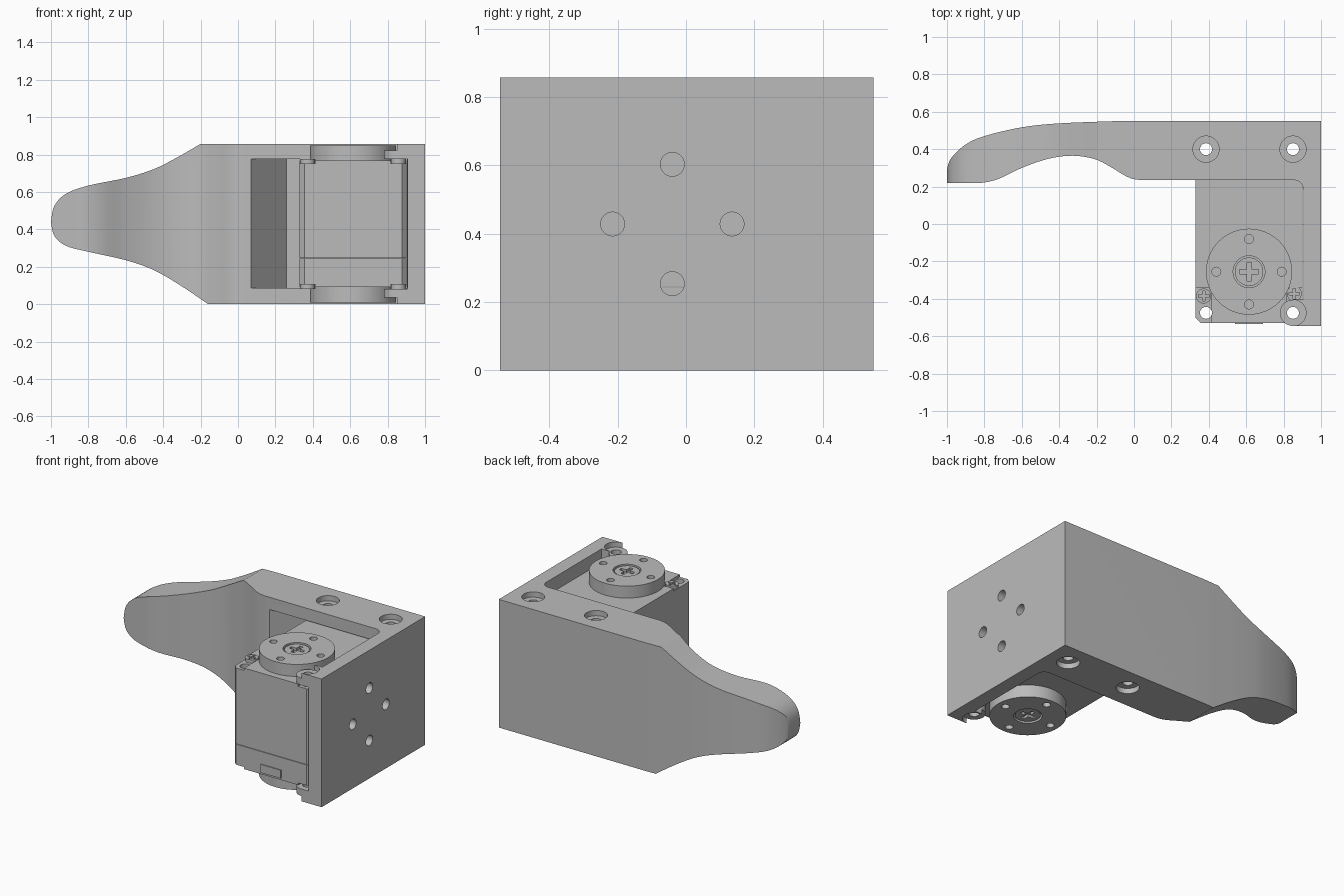
import bpy, bmesh, math
from mathutils import Vector

if "Cube" in bpy.data.objects:
    bpy.data.objects.remove(bpy.data.objects["Cube"])

H = 0.857            # overall height
MID = H / 2
grey = bpy.data.materials.new("plain grey")
grey.diffuse_color = (0.5, 0.5, 0.5, 1)
grey.use_nodes = True
grey.node_tree.nodes["Principled BSDF"].inputs["Base Color"].default_value = grey.diffuse_color


def finish(bm, name):
    bmesh.ops.recalc_face_normals(bm, faces=bm.faces)
    me = bpy.data.meshes.new(name)
    bm.to_mesh(me)
    bm.free()
    me.materials.append(grey)
    ob = bpy.data.objects.new(name, me)
    bpy.context.collection.objects.link(ob)
    return ob


def prism(name, pts, a, b, axis="z"):
    """Extrude a flat outline along z (points are x, y) or y (points are x, z)."""
    bm = bmesh.new()
    at = (lambda p, t: (p[0], p[1], t)) if axis == "z" else (lambda p, t: (p[0], t, p[1]))
    lo = [bm.verts.new(at(p, a)) for p in pts]
    hi = [bm.verts.new(at(p, b)) for p in pts]
    bm.faces.new(lo)
    bm.faces.new(hi)
    for i in range(len(pts)):
        j = (i + 1) % len(pts)
        bm.faces.new((lo[i], lo[j], hi[j], hi[i]))
    return finish(bm, name)


def box(name, x0, x1, y0, y1, z0, z1):
    return prism(name, [(x0, y0), (x1, y0), (x1, y1), (x0, y1)], z0, z1)


def disc(name, x, y, r, z0, z1, n=40):
    ring = [(x + r * math.cos(2 * math.pi * i / n), y + r * math.sin(2 * math.pi * i / n)) for i in range(n)]
    return prism(name, ring, z0, z1)


def boolean(ob, tools, op="DIFFERENCE"):
    bpy.context.view_layer.objects.active = ob
    for t in tools:
        m = ob.modifiers.new("cut", "BOOLEAN")
        m.operation, m.solver, m.object = op, "EXACT", t
        bpy.ops.object.modifier_apply(modifier=m.name)
        bpy.data.objects.remove(t)
    return ob


def curve(pts, steps=5):
    """Smooth curve through the points."""
    p = [Vector(q) for q in [pts[0]] + pts + [pts[-1]]]
    out = []
    for a, b, c, d in zip(p, p[1:], p[2:], p[3:]):
        for k in range(steps):
            t = k / steps
            out.append(tuple(0.5 * (2 * b + (c - a) * t + (2 * a - 5 * b + 4 * c - d) * t ** 2
                                    + (3 * b - a - 3 * c + d) * t ** 3)))
    return out + [tuple(pts[-1])]


def layers(z0, z1):
    """A height range and its mirror about mid height."""
    return [(z0, z1), (H - z1, H - z0)]


# Bracket with finger lever: plan outline trimmed by the front outline
outer = curve([(-1, .22), (-1, .29), (-.975, .355), (-.9, .425), (-.8, .47), (-.6, .517),
               (-.4, .538), (-.1, .55)])
inner = curve([(.04, .235), (-.01, .242), (-.06, .265), (-.12, .302), (-.21, .347), (-.33, .365),
               (-.46, .348), (-.6, .3), (-.72, .243), (-.8, .222), (-.86, .22)])
corner = [(.855 + .05 * math.cos(a), .185 + .05 * math.sin(a)) for a in [i * math.pi / 12 for i in range(7)]]
bracket = prism("lever_bracket", outer + [(1, .55), (1, -.545), (.905, -.545)] + corner + inner, 0, H)
upper = curve([(-1, .44), (-.982, .525), (-.92, .59), (-.8, .634), (-.6, .675), (-.45, .722),
               (-.33, .782), (-.2, H)])
lower = curve([(-.16, 0), (-.3, .095), (-.45, .182), (-.6, .235), (-.8, .28), (-.92, .312),
               (-.982, .365), (-1, .44)])
boolean(bracket, [prism("outline", upper + [(1.1, H), (1.1, 0)] + lower[:-1], -1, 1, "y")], "INTERSECT")

# Pocket for the motor, with a sloped side
pocket = prism("pocket", [(.07, .2), (.07, .235), (.26, .475), (.908, .475), (.908, .2)], .085, .775)
boolean(bracket, [pocket])

# Mounting lugs, counterbores and through holes
screws = [(.385, .4), (.85, .4), (.85, -.475)]
for z0, z1 in layers(.775, H):
    boolean(bracket, [disc("lug", .85, -.475, .07, z0, z1),
                      box("lug_root", .85, .95, -.545, -.4, z0, z1)], "UNION")
for x, y in screws:
    boolean(bracket, [disc("bore", x, y, .07, a, b) for a, b in layers(.822, H + .1)])
    boolean(bracket, [disc("hole", x, y, .032, -.1, 1, 24)])

# Four round holes in the side wall
for dy, dz in [(.175, 0), (-.175, 0), (0, .175), (0, -.175)]:
    ring = [(.0, 0)]
    hole = disc("side_hole", 0, 0, .035, .85, 1.1, 24)
    for v in hole.data.vertices:
        a, b, c = v.co
        v.co = (c, a - .04 + dy, b + MID + dz)
    boolean(bracket, [hole])


# Motor case: chamfered block in two shells with a fine seam
def case(name, z0, z1):
    x0, x1, y0, y1, c = .33, .902, -.528, .46, .025
    ob = prism(name, [(x0 + c, y0), (x1 - c, y0), (x1, y0 + c), (x1, y1 - c), (x1 - c, y1),
                      (x0 + c, y1), (x0, y1 - c), (x0, y0 + c)], z0, z1)
    for x, y in screws + [(.385, -.475)]:
        boolean(ob, [disc("hole", x, y, .032, -.1, 1, 24)])
    return ob


lower_case = case("motor_lower_case", .092, .243)
upper_case = case("motor_upper_case", .246, .768)
cable_tab = box("front_tab", .54, .69, -.535, -.527, .105, .16)

# Recessed corners of the case faces
boolean(upper_case, [box("step", .3, .415, -.6, -.34, .752, .8), box("step", .815, .95, -.6, -.34, .752, .8)])
boolean(lower_case, [box("step", .3, .415, -.6, -.34, .05, .106), box("step", .815, .95, -.6, -.34, .05, .106)])


def cross(x, y, r, w, z0, z1):
    return [box("slot", x - r, x + r, y - w, y + w, z0, z1), box("slot", x - w, x + w, y - r, y + r, z0, z1)]


parts = [bracket, lower_case, upper_case, cable_tab]
cx, cy = .615, -.255
for side, s in (("top", 1), ("bottom", -1)):
    def z(a, b):
        return (a, b) if s > 0 else (H - b, H - a)
    # Round horn with four holes and a central recess
    horn = disc(side + "_horn", cx, cy, .23, *z(.766, .848), 64)
    cuts = [disc("pin", cx + .175 * i, cy + .175 * j, .024, *z(.79, .9), 20)
            for i, j in ((1, 0), (-1, 0), (0, 1), (0, -1))]
    boolean(horn, cuts + [disc("recess", cx, cy, .085, *z(.815, .9))])
    # Central screw with cross slot
    screw = disc(side + "_centre_screw", cx, cy, .076, *z(.805, .842))
    boolean(screw, cross(cx, cy, .05, .012, *z(.824, .9)))
    parts += [horn, screw]
    # Case screws in the front corners
    for x, y, n in ((.372, -.385, "left"), (.857, -.372, "right")):
        head = disc(side + "_case_screw_" + n, x, y, .04, *z(.745, .775), 24)
        boolean(head, cross(x, y, .028, .007, *z(.765, .8)))
        parts.append(head)

# Smooth the curved surfaces while keeping hard edges
bpy.ops.object.select_all(action="DESELECT")
for ob in parts:
    ob.select_set(True)
bpy.context.view_layer.objects.active = bracket
bpy.ops.object.shade_smooth_by_angle(angle=math.radians(30))
